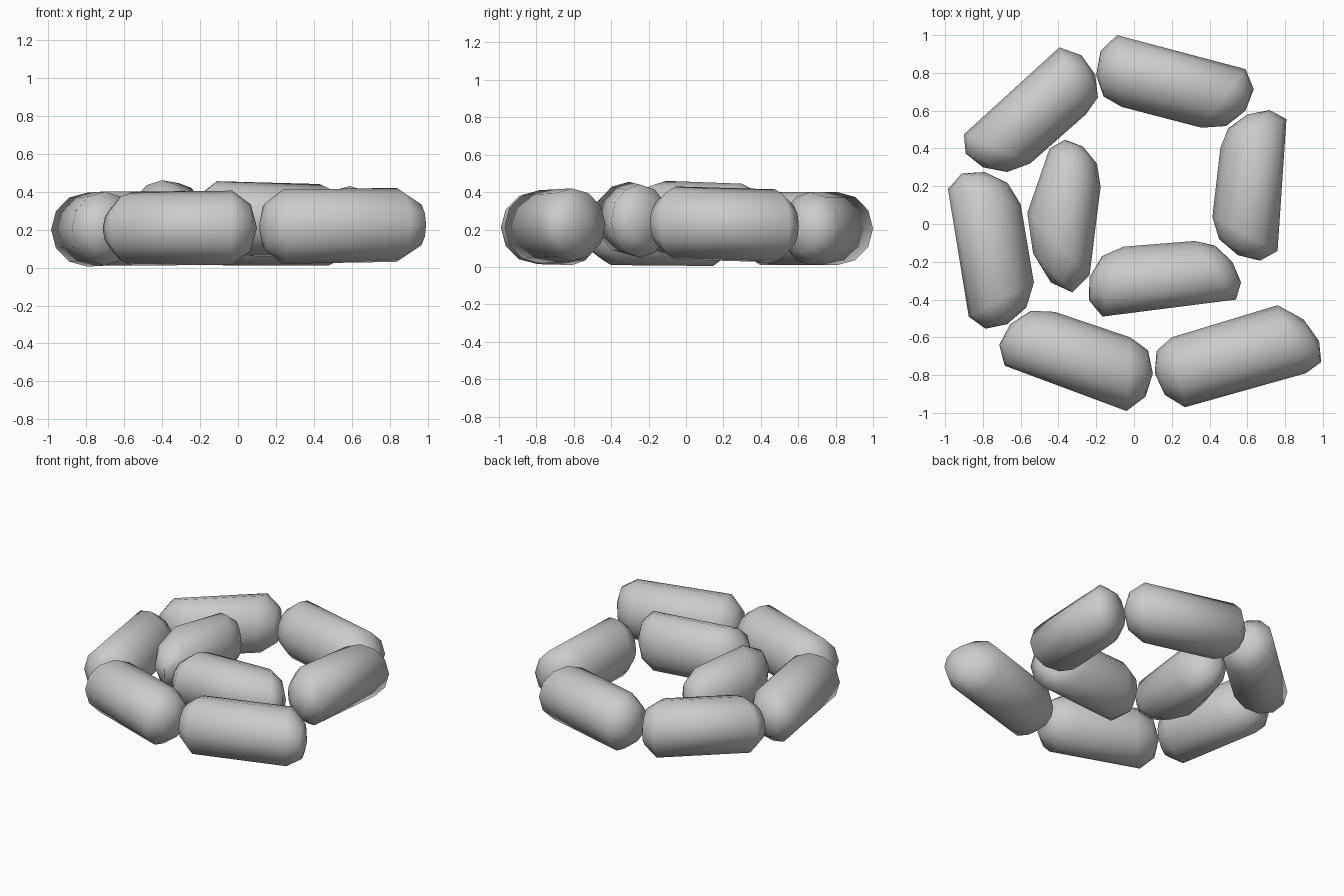
import bpy, bmesh, math
from mathutils import Vector

if "Cube" in bpy.data.objects:
    bpy.data.objects.remove(bpy.data.objects["Cube"])

SIDES = 12
RZ = 0.195  # half height of every capsule


def ring(bm, left, right, z, scale=1.0):
    """Ring of points whose horizontal diameter runs from left to right."""
    c, h = (left + right) / 2, (left - right) / 2
    for i in range(SIDES):
        a = 2 * math.pi * i / SIDES
        p = c + h * math.cos(a) * scale
        bm.verts.new((p.x, p.y, z + RZ * scale * math.sin(a)))


def capsule(name, a_end, b_end, smooth=math.radians(65)):
    """Each end: left corner, right corner, tip (top view) and centre height."""
    bm = bmesh.new()
    for lx, ly, rx, ry, tx, ty, z in (a_end, b_end):
        left, right, tip = Vector((lx, ly)), Vector((rx, ry)), Vector((tx, ty))
        ring(bm, left, right, z)
        shift = (tip - (left + right) / 2) * 0.75
        ring(bm, left + shift, right + shift, z, 0.63)
        bm.verts.new((tx, ty, z))
    res = bmesh.ops.convex_hull(bm, input=bm.verts)
    loose = {g for g in res["geom_interior"] + res["geom_unused"]
             if isinstance(g, bmesh.types.BMVert)}
    bmesh.ops.delete(bm, geom=list(loose), context='VERTS')
    bmesh.ops.dissolve_limit(bm, angle_limit=0.02, verts=bm.verts, edges=bm.edges)
    bmesh.ops.recalc_face_normals(bm, faces=bm.faces)
    me = bpy.data.meshes.new(name)
    bm.to_mesh(me)
    bm.free()
    ob = bpy.data.objects.new(name, me)
    bpy.context.collection.objects.link(ob)
    bpy.ops.object.select_all(action='DESELECT')
    ob.select_set(True)
    bpy.context.view_layer.objects.active = ob
    bpy.ops.object.shade_smooth_by_angle(angle=smooth)


# outer turn of the spiral
capsule("front_right_capsule", (.20, -.60, .27, -.97, .11, -.79, .215),
        (.76, -.43, .91, -.79, .98, -.62, .225))
capsule("front_left_capsule", (-.42, -.465, -.685, -.75, -.655, -.53, .205),
        (-.02, -.60, -.04, -.99, .10, -.79, .21))
capsule("left_capsule", (-.985, .185, -.60, .105, -.79, .275, .20),
        (-.875, -.49, -.53, -.31, -.67, -.53, .205))
capsule("back_left_capsule", (-.90, .475, -.55, .32, -.80, .30, .205),
        (-.395, .935, -.255, .58, -.205, .79, .205))
capsule("back_right_capsule", (-.09, 1.0, -.065, .62, -.20, .79, .205),
        (.59, .82, .357, .51, .59, .60, .205))
# inner turn, rising slightly
capsule("right_capsule", (.807, .555, .457, .40, .60, .58, .22),
        (.76, -.143, .415, .037, .55, -.165, .235))
capsule("inner_front_capsule", (-.055, -.12, -.167, -.49, -.235, -.28, .26),
        (.32, -.09, .54, -.40, .52, -.20, .245))
capsule("inner_left_capsule", (-.447, .40, -.177, .196, -.27, .41, .25),
        (-.565, .058, -.235, -.27, -.44, -.31, .265))
